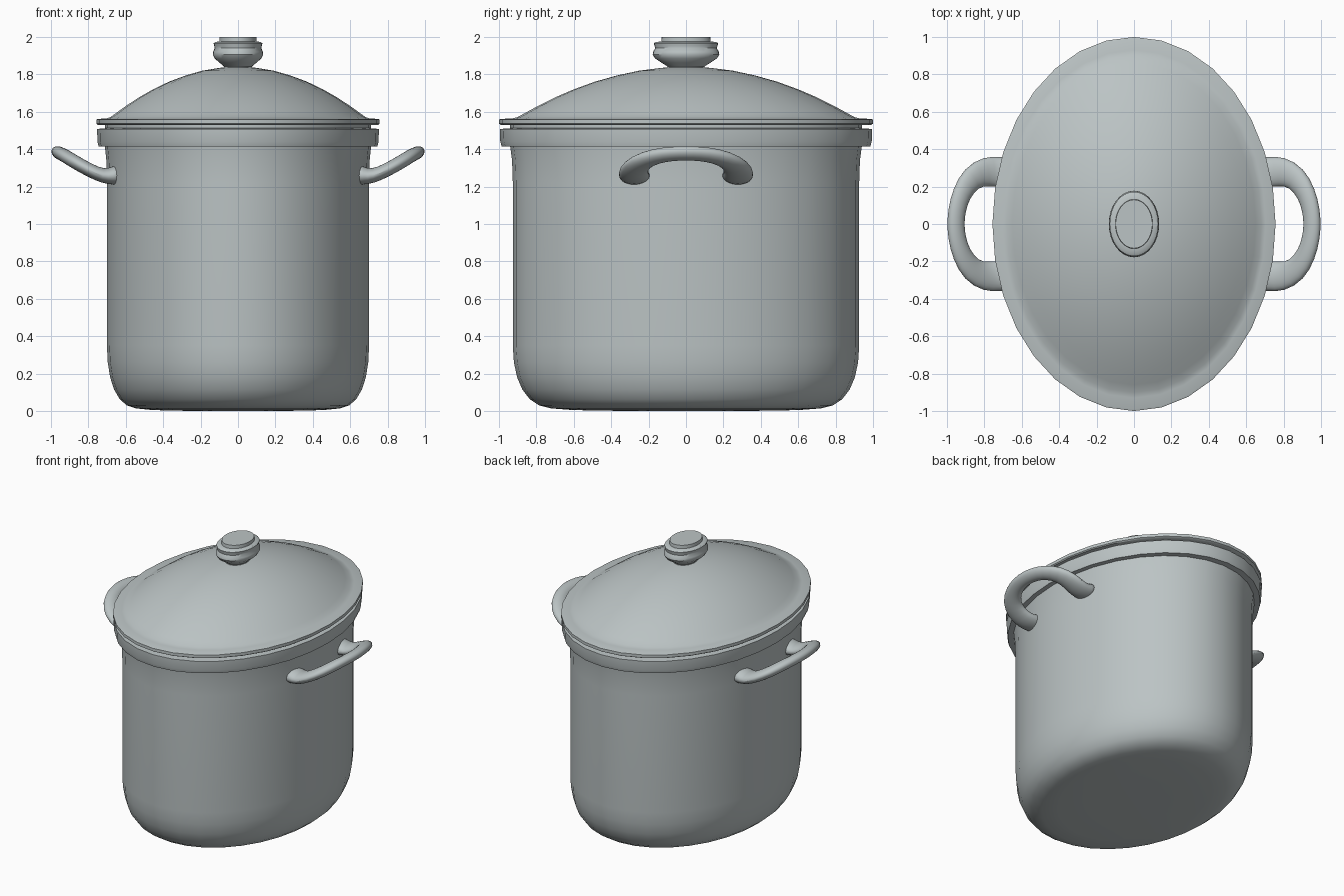
import bpy, bmesh
from math import sin, cos, pi, radians
from mathutils import Vector

if "Cube" in bpy.data.objects:
    bpy.data.objects.remove(bpy.data.objects["Cube"], do_unlink=True)

steel = bpy.data.materials.new("brushed steel grey")
steel.use_nodes = True
colour = (0.50, 0.55, 0.555, 1)
steel.diffuse_color = colour
steel.node_tree.nodes["Principled BSDF"].inputs["Base Color"].default_value = colour

OVAL = 0.757  # width of the oval plan compared with its length
SIDES = 32


def finish(name, bm, angle):
    bmesh.ops.recalc_face_normals(bm, faces=bm.faces)
    mesh = bpy.data.meshes.new(name)
    bm.to_mesh(mesh)
    bm.free()
    mesh.materials.append(steel)
    obj = bpy.data.objects.new(name, mesh)
    bpy.context.collection.objects.link(obj)
    bpy.ops.object.select_all(action="DESELECT")
    obj.select_set(True)
    bpy.context.view_layer.objects.active = obj
    bpy.ops.object.shade_smooth_by_angle(angle=radians(angle))
    return obj


def bridge(bm, rings):
    for low, high in zip(rings, rings[1:]):
        n = len(low)
        for i in range(n):
            j = (i + 1) % n
            bm.faces.new((low[i], low[j], high[j], high[i]))
    bm.faces.new(rings[0])
    bm.faces.new(rings[-1])


def oval_lathe(name, profile):
    """Sweep (radius, height) points around an oval and cap both ends."""
    bm = bmesh.new()
    rings = []
    for r, z in profile:
        angles = [2 * pi * i / SIDES for i in range(SIDES)]
        rings.append([bm.verts.new((r * OVAL * cos(a), r * sin(a), z)) for a in angles])
    bridge(bm, rings)
    return finish(name, bm, 35)


# Pot: rounded base, straight wall, stepped rim and hollow inside
oval_lathe("pot_body", [
    (0.3, 0), (0.6, 0.005), (0.72, 0.014), (0.785, 0.03), (0.835, 0.063),
    (0.875, 0.115), (0.903, 0.18), (0.92, 0.26), (0.926, 0.35),
    (0.926, 1.22), (0.93, 1.34), (0.94, 1.415),
    (0.985, 1.415), (0.993, 1.44), (0.995, 1.508),
    (0.94, 1.512), (0.925, 1.49), (0.9, 1.40), (0.89, 0.3), (0.8, 0.08), (0.6, 0.04)])

# Lid: flat flange with a domed top, and an inner lip closing the gap
oval_lathe("lid", [
    (0.9, 1.47), (0.94, 1.47), (0.94, 1.53), (0.99, 1.53), (1.0, 1.536),
    (1.0, 1.558), (0.99, 1.562), (0.93, 1.564), (0.90, 1.572), (0.86, 1.594),
    (0.79, 1.632), (0.70, 1.677), (0.60, 1.72), (0.49, 1.76), (0.37, 1.794),
    (0.25, 1.82), (0.13, 1.835), (0.04, 1.84)])

# Knob: narrow neck, wide waisted grip and raised flat cap
oval_lathe("lid_knob", [
    (0.095, 1.82), (0.1, 1.843), (0.13, 1.862), (0.165, 1.885), (0.178, 1.905),
    (0.176, 1.92), (0.165, 1.94), (0.168, 1.952), (0.172, 1.966), (0.162, 1.973),
    (0.132, 1.976), (0.13, 2.0)])

# Handle half path: centre, half width, half thickness
HALF = [((0.62, 0.275, 1.265), 0.09, 0.062), ((0.67, 0.275, 1.258), 0.085, 0.05),
        ((0.72, 0.277, 1.255), 0.084, 0.04), ((0.79, 0.283, 1.285), 0.084, 0.037),
        ((0.87, 0.25, 1.33), 0.07, 0.038), ((0.925, 0.16, 1.365), 0.056, 0.037),
        ((0.948, 0.07, 1.376), 0.052, 0.036)]
TIP = [((0.953, 0, 1.378), 0.051, 0.036)]


def handle(name, side):
    far = [((x, -y, z), w, t) for (x, y, z), w, t in reversed(HALF)]
    path = [(Vector((side * x, y, z)), w, t) for (x, y, z), w, t in HALF + TIP + far]
    up = Vector((-0.47 * side, 0, 0.88))
    bm = bmesh.new()
    rings = []
    for i, (centre, w, t) in enumerate(path):
        before, after = path[max(i - 1, 0)][0], path[min(i + 1, len(path) - 1)][0]
        along = (after - before).normalized()
        across = up.cross(along).normalized()
        normal = along.cross(across)
        rings.append([bm.verts.new(centre + across * w * cos(a) + normal * t * sin(a))
                      for a in (2 * pi * k / 12 for k in range(12))])
    bridge(bm, rings)
    obj = finish(name, bm, 60)
    rounding = obj.modifiers.new("rounding", "SUBSURF")
    rounding.levels = rounding.render_levels = 1


handle("left_handle", 1)
handle("right_handle", -1)
